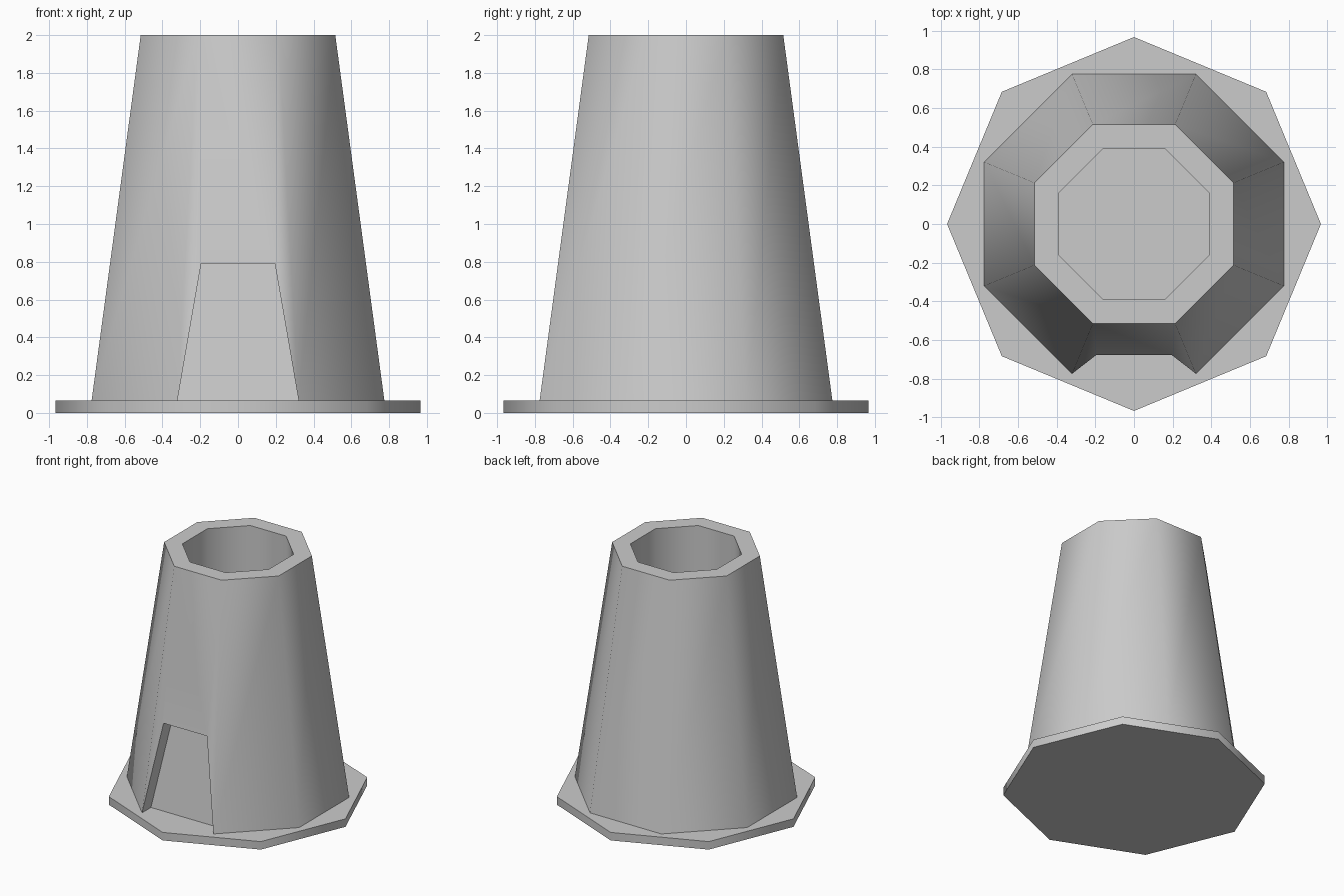
import bpy, bmesh
from math import cos, sin, pi, radians

cube = bpy.data.objects.get("Cube")
if cube:
    bpy.data.objects.remove(cube)

BASE_TOP, HEIGHT = 0.065, 2.0
FOOT, RIM, HOLE = 0.775, 0.515, 0.388      # distances from axis to flat sides
DOOR_TOP, DOOR_HALF, DOOR_DEPTH = 0.79, 0.195, 0.115

gray = bpy.data.materials.new("plain gray")
gray.use_nodes = True
color = (0.6, 0.6, 0.6, 1)
gray.diffuse_color = color
gray.node_tree.nodes["Principled BSDF"].inputs["Base Color"].default_value = color


def ring(bm, radius, z, turn=0.0):
    """Octagon of vertices, starting from the front."""
    return [bm.verts.new((radius * cos(a), radius * sin(a), z))
            for a in (-pi / 2 + turn + i * pi / 4 for i in range(8))]


def bridge(bm, low, high, skip=()):
    for i in range(8):
        if i not in skip:
            j = (i + 1) % 8
            bm.faces.new((low[i], low[j], high[j], high[i]))


def finish(bm, name):
    bmesh.ops.recalc_face_normals(bm, faces=bm.faces)
    mesh = bpy.data.meshes.new(name)
    bm.to_mesh(mesh)
    bm.free()
    obj = bpy.data.objects.new(name, mesh)
    mesh.materials.append(gray)
    bpy.context.collection.objects.link(obj)
    bpy.ops.object.select_all(action='DESELECT')
    obj.select_set(True)
    bpy.context.view_layer.objects.active = obj
    bpy.ops.object.shade_smooth_by_angle(angle=radians(60))


# Base plate, with a corner to the front
bm = bmesh.new()
low, high = ring(bm, 0.967, 0), ring(bm, 0.967, BASE_TOP)
bridge(bm, low, high)
bm.faces.new(low)
bm.faces.new(high)
finish(bm, "base_plate")

# Hollow tapered tower, with a flat side to the front
bm = bmesh.new()
half = pi / 8
foot, rim, hole, floor = (ring(bm, r / cos(half), z, -half) for r, z in (
    (FOOT, BASE_TOP), (RIM, HEIGHT), (HOLE, HEIGHT), (HOLE, BASE_TOP + 0.01)))
bridge(bm, foot, rim, skip=(0,))
bridge(bm, rim, hole)
bridge(bm, hole, floor)
bm.faces.new(floor)

# Doorway recess in the front side
t = (DOOR_TOP - BASE_TOP) / (HEIGHT - BASE_TOP)
lintel_y = -(FOOT + (RIM - FOOT) * t)
lintel = [bm.verts.new((s * DOOR_HALF, lintel_y, DOOR_TOP)) for s in (-1, 1)]
bm.faces.new((foot[0], lintel[0], lintel[1], foot[1], rim[1], rim[0]))
outer = [foot[0], lintel[0], lintel[1], foot[1]]
inner = [bm.verts.new((v.co.x, v.co.y + DOOR_DEPTH, v.co.z)) for v in outer]
for i in range(3):
    bm.faces.new((outer[i], outer[i + 1], inner[i + 1], inner[i]))
bm.faces.new(inner)

# Underside resting on the base plate
bm.faces.new((inner[0], inner[3], *foot[1:], foot[0]))
finish(bm, "tower")
